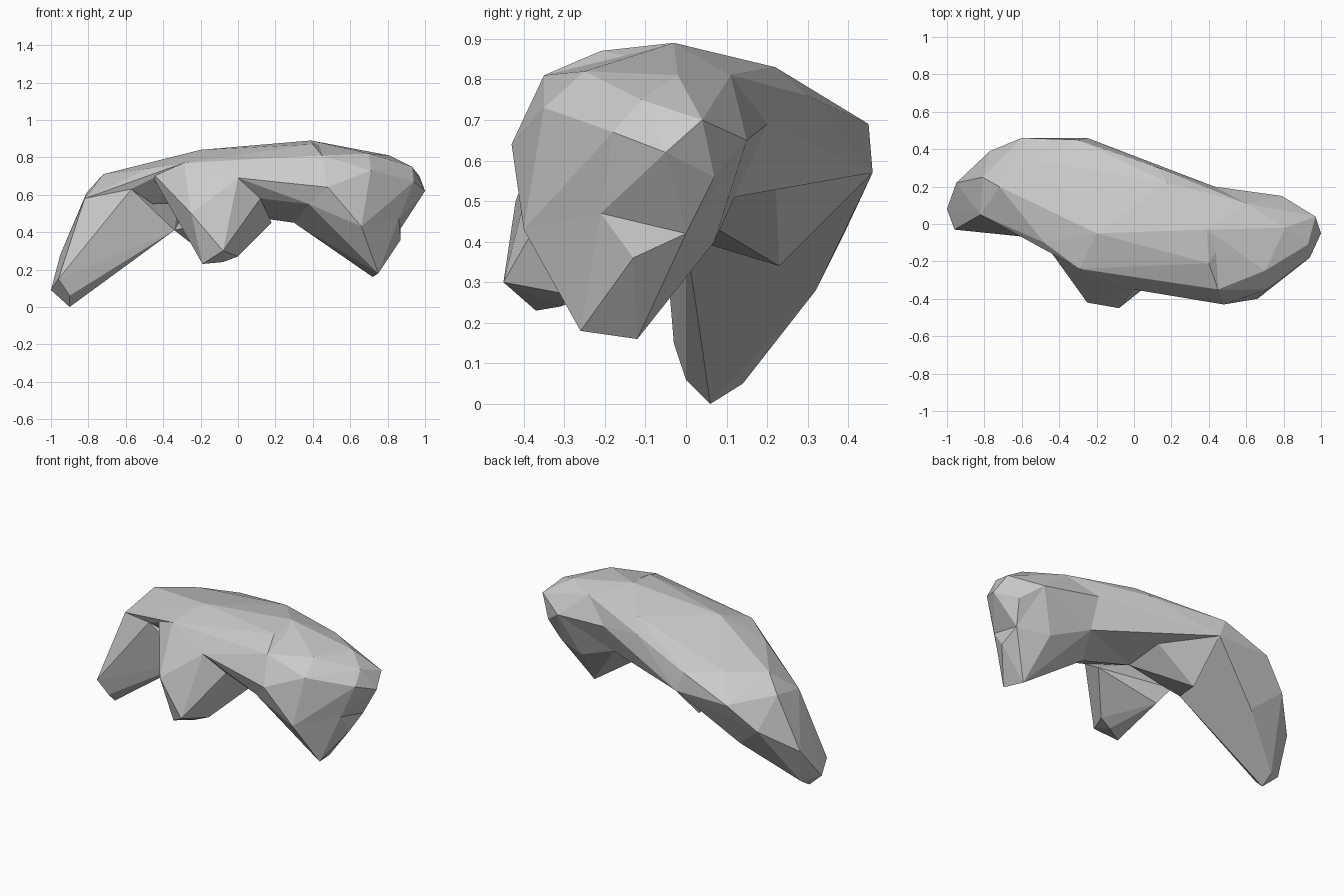
import bpy
import bmesh
from mathutils import Vector

default_cube = bpy.data.objects.get("Cube")
if default_cube:
    bpy.data.objects.remove(default_cube, do_unlink=True)

# One plain stone colour
stone = bpy.data.materials.new("stone_grey")
stone.use_nodes = True
grey = (0.6, 0.6, 0.6, 1)
stone.diffuse_color = grey
stone.node_tree.nodes["Principled BSDF"].inputs["Base Color"].default_value = grey


def faceted_rock(name, corners):
    """Wrap flat facets around corner points given in hundredths."""
    mesh = bpy.data.meshes.new(name)
    bm = bmesh.new()
    for corner in corners:
        bm.verts.new(Vector(corner) / 100)
    hull = bmesh.ops.convex_hull(bm, input=list(bm.verts))
    unused = {g for g in hull["geom_interior"] + hull["geom_unused"]
              if isinstance(g, bmesh.types.BMVert)}
    bmesh.ops.delete(bm, geom=list(unused), context="VERTS")
    bmesh.ops.recalc_face_normals(bm, faces=list(bm.faces))
    bm.to_mesh(mesh)
    bm.free()
    mesh.materials.append(stone)
    rock = bpy.data.objects.new(name, mesh)
    bpy.context.collection.objects.link(rock)
    return rock


# Corners shared along the top
notch_top = (-48, -10, 74)
front_shoulder = (-29, -24, 77)
front_brow = (0, -35, 69)
brow_end = (45, -35, 81)
crest = (39, -3, 89)
rear_crest = (60, 11, 81)
leg_crown = (-72, 20, 71)
leg_ridge = (-51, 34, 71)
leg_knee = (-82, 5, 58)
leg_front = (-57, -7, 63)

# Corners shared along the back and underside
rear_ledge = (43, 20, 69)
rear_top = (-30, 45, 69)
rear_low = (-25, 46, 57)
rear_under = (6, 22, 57)
arch_mid = (2, -2, 49)
arch_left = (30, -10, 45)
arch_right = (-34, 0, 41)
spike_root = (12, -29, 58)
lobe_root = (38, -37, 55)
lobe_pit = (42, 12, 51)

# Corners shared by the head and claw of the left lobe
lobe_brow = (48, -43, 64)
lobe_cheek = (66, -40, 43)
lobe_waist = (86, -21, 47)
lobe_hollow = (87, 0, 42)
lobe_heel = (91, 7, 56)
lobe_back = (79, 15, 65)

# Arched middle
faceted_rock("arch_body", [
    notch_top, front_shoulder, front_brow, brow_end, crest, rear_crest,
    rear_ledge, leg_crown, leg_ridge, rear_top, rear_low, rear_under,
    arch_mid, spike_root, lobe_pit,
    (40, -21, 87), (-20, -5, 84), (18, 22, 83), (13, 30, 76), (22, 20, 65),
])

# Fin under the arch, behind the spike
faceted_rock("arch_fin", [
    rear_low, rear_under, arch_mid, arch_right, (-25, 23, 34),
])

# Underside between the spike and the left lobe
faceted_rock("arch_underside", [
    arch_mid, arch_left, lobe_pit, spike_root, lobe_root, rear_ledge,
])

# Rounded head of the left lobe
faceted_rock("left_lobe_head", [
    brow_end, crest, rear_crest, rear_ledge, lobe_pit, lobe_root,
    lobe_brow, lobe_cheek, lobe_waist, lobe_hollow, lobe_heel, lobe_back,
    (71, -35, 73), (70, -25, 82), (81, -2, 81), (93, -11, 75),
    (94, -18, 67), (100, -5, 62), (97, 4, 70),
])

# Claw hanging below the lobe head
faceted_rock("left_lobe_claw", [
    lobe_root, arch_left, lobe_pit, lobe_brow, lobe_cheek, lobe_waist,
    lobe_hollow, lobe_back,
    (87, -13, 36), (75, -26, 18), (72, -12, 16), (68, 7, 40),
])

# Overhang joining the brow to the lobe
faceted_rock("brow_overhang", [
    front_brow, brow_end, crest, spike_root, lobe_root, lobe_brow, arch_left,
])

# Short spike pointing down at the front
faceted_rock("front_spike", [
    notch_top, front_shoulder, front_brow, spike_root,
    (-8, -45, 30), (-25, -42, 50), (-19, -37, 23), (0, -29, 27),
    (-8, -31, 24), (18, -10, 45), (-20, -4, 33), (-28, 0, 44),
])

# Shoulder joining the leg to the arch
faceted_rock("right_shoulder", [
    leg_crown, leg_ridge, notch_top, leg_front, leg_knee, front_shoulder,
    (-44, 0, 55), (-35, 0, 55),
])

# Long leg curving to the ground on the right
faceted_rock("right_leg", [
    leg_crown, leg_ridge, leg_knee, leg_front, rear_top, rear_low,
    arch_right,
    (-90, 6, 0), (-100, 8, 9), (-95, 22, 28), (-96, -3, 15),
    (-90, 0, 6), (-90, 14, 5), (-81, 25, 61), (-77, 39, 42),
    (-60, 46, 57), (-60, 32, 28), (-51, 6, 34),
])
